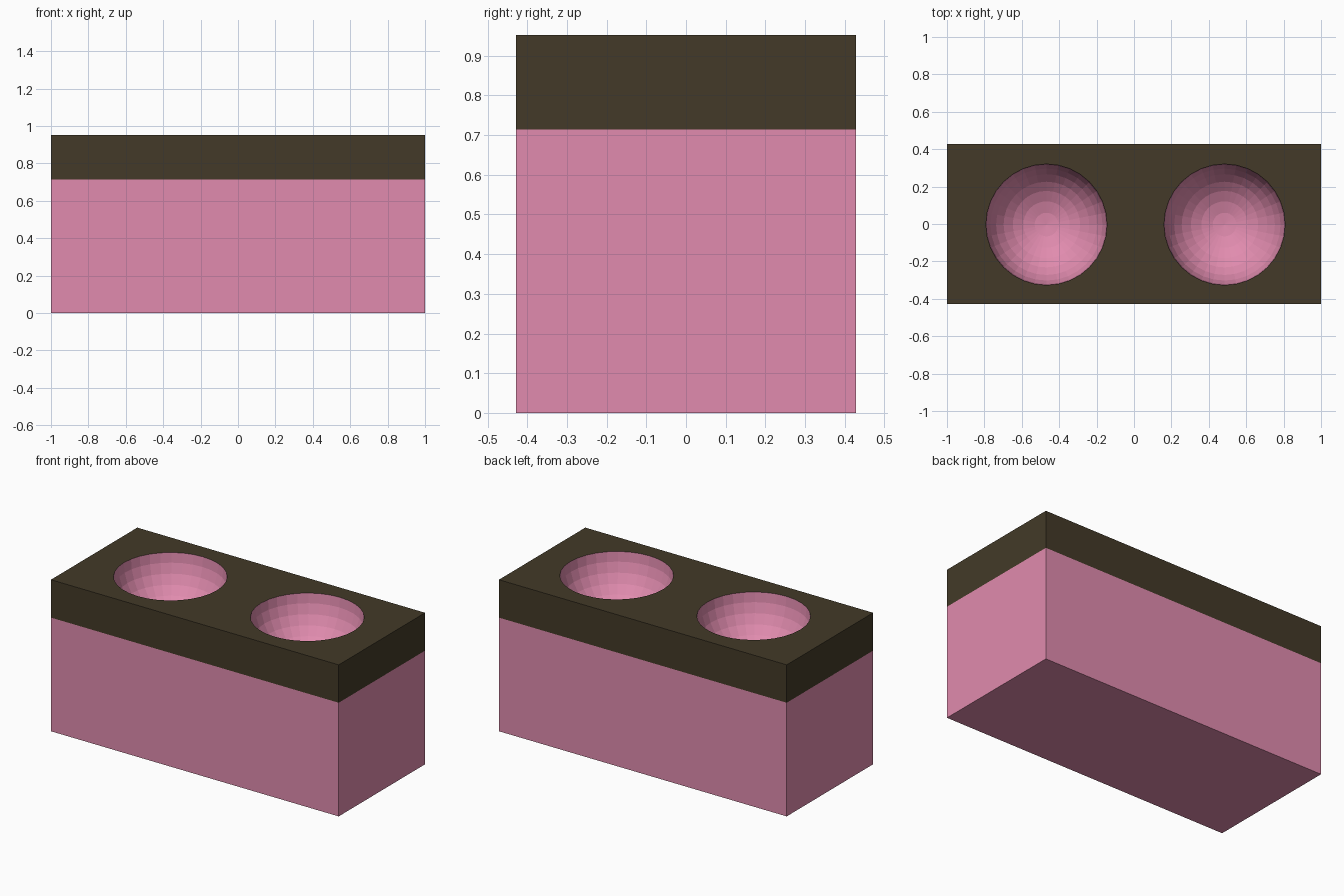
import bpy
import bmesh
from mathutils import Matrix, Vector

WIDTH, DEPTH, HEIGHT = 2.0, 0.857, 0.952
BAND_Z = 0.714
BOWL_RADIUS = 0.324
BOWL_CENTRES = [(-0.468, -0.003), (0.484, -0.003)]

default = bpy.data.objects.get("Cube")
if default:
    bpy.data.objects.remove(default, do_unlink=True)


def make_material(name, colour):
    mat = bpy.data.materials.new(name)
    mat.use_nodes = True
    mat.diffuse_color = (*colour, 1)
    mat.node_tree.nodes["Principled BSDF"].inputs["Base Color"].default_value = (*colour, 1)
    return mat


def make_object(name, bm, materials):
    mesh = bpy.data.meshes.new(name)
    bm.to_mesh(mesh)
    bm.free()
    for mat in materials:
        mesh.materials.append(mat)
    obj = bpy.data.objects.new(name, mesh)
    bpy.context.collection.objects.link(obj)
    return obj


pink = make_material("pink", (0.75, 0.26, 0.425))
dark_brown = make_material("dark_brown", (0.056, 0.042, 0.021))

# Block, split into a pink lower part and a dark upper band
bm = bmesh.new()
bmesh.ops.create_cube(bm, size=1, matrix=Matrix.Translation((0, 0, HEIGHT / 2))
                      @ Matrix.Diagonal((WIDTH, DEPTH, HEIGHT, 1)))
bmesh.ops.bisect_plane(bm, geom=bm.verts[:] + bm.edges[:] + bm.faces[:],
                       plane_co=Vector((0, 0, BAND_Z)), plane_no=Vector((0, 0, 1)))
for face in bm.faces:
    face.material_index = int(face.calc_center_median().z > BAND_Z)
block = make_object("block_with_bowls", bm, [pink, dark_brown])

# Spheres that hollow out the two pink bowls
bm = bmesh.new()
for x, y in BOWL_CENTRES:
    bmesh.ops.create_uvsphere(bm, u_segments=32, v_segments=16, radius=BOWL_RADIUS,
                              matrix=Matrix.Translation((x, y, HEIGHT + 0.002)))
cutter = make_object("bowl_cutter", bm, [pink])
cutter.hide_render = True

carve = block.modifiers.new("carve_bowls", "BOOLEAN")
carve.operation = "DIFFERENCE"
carve.solver = "EXACT"
carve.object = cutter

# Apply the cut and drop the helper
bpy.context.view_layer.objects.active = block
bpy.ops.object.modifier_apply(modifier=carve.name)
bpy.data.objects.remove(cutter, do_unlink=True)
